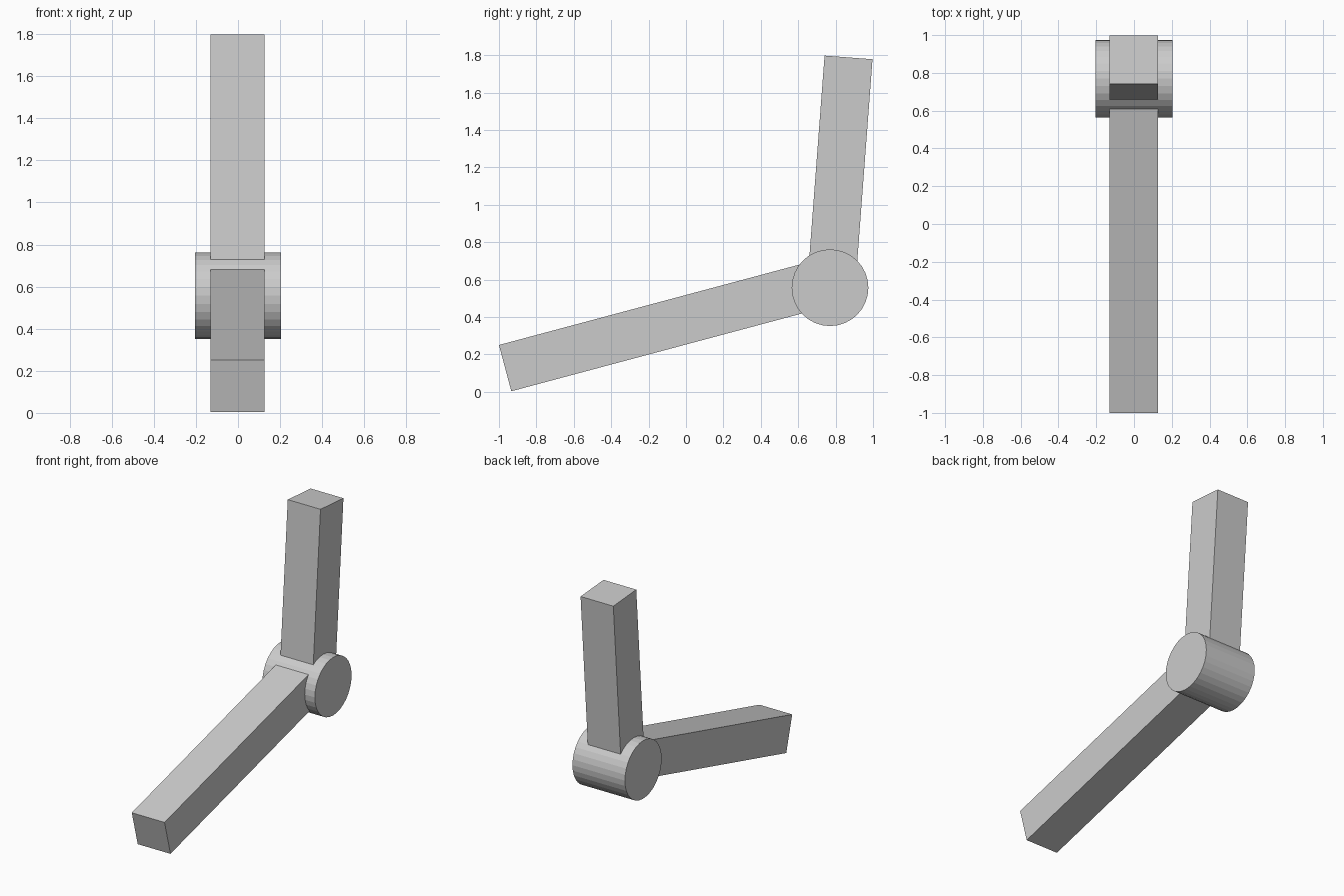
import bpy
from math import radians, atan2, hypot, pi
from mathutils import Vector

if "Cube" in bpy.data.objects:
    bpy.data.objects.remove(bpy.data.objects["Cube"])


def bar(name, start, end, width, depth, x=-0.002):
    """Square bar between two (y, z) points in the side plane."""
    dy, dz = end[0] - start[0], end[1] - start[1]
    mid = Vector((x, (start[0] + end[0]) / 2, (start[1] + end[1]) / 2))
    bpy.ops.mesh.primitive_cube_add(size=1, location=mid,
                                    rotation=(atan2(dz, dy), 0, 0))
    ob = bpy.context.object
    ob.name = name
    ob.scale = (width, hypot(dy, dz), depth)
    bpy.ops.object.transform_apply(location=False, rotation=False, scale=True)
    return ob


# Hinge barrel across x
bpy.ops.mesh.primitive_cylinder_add(vertices=32, radius=0.205, depth=0.41,
                                    location=(0, 0.77, 0.557),
                                    rotation=(0, pi / 2, 0))
bpy.context.object.name = "hinge_barrel"

# Arms, both ending inside the barrel
bar("lower_arm", (-0.967, 0.127), (0.775, 0.593), 0.256, 0.256)
bar("upper_arm", (0.776, 0.557), (0.869, 1.788), 0.256, 0.257)
